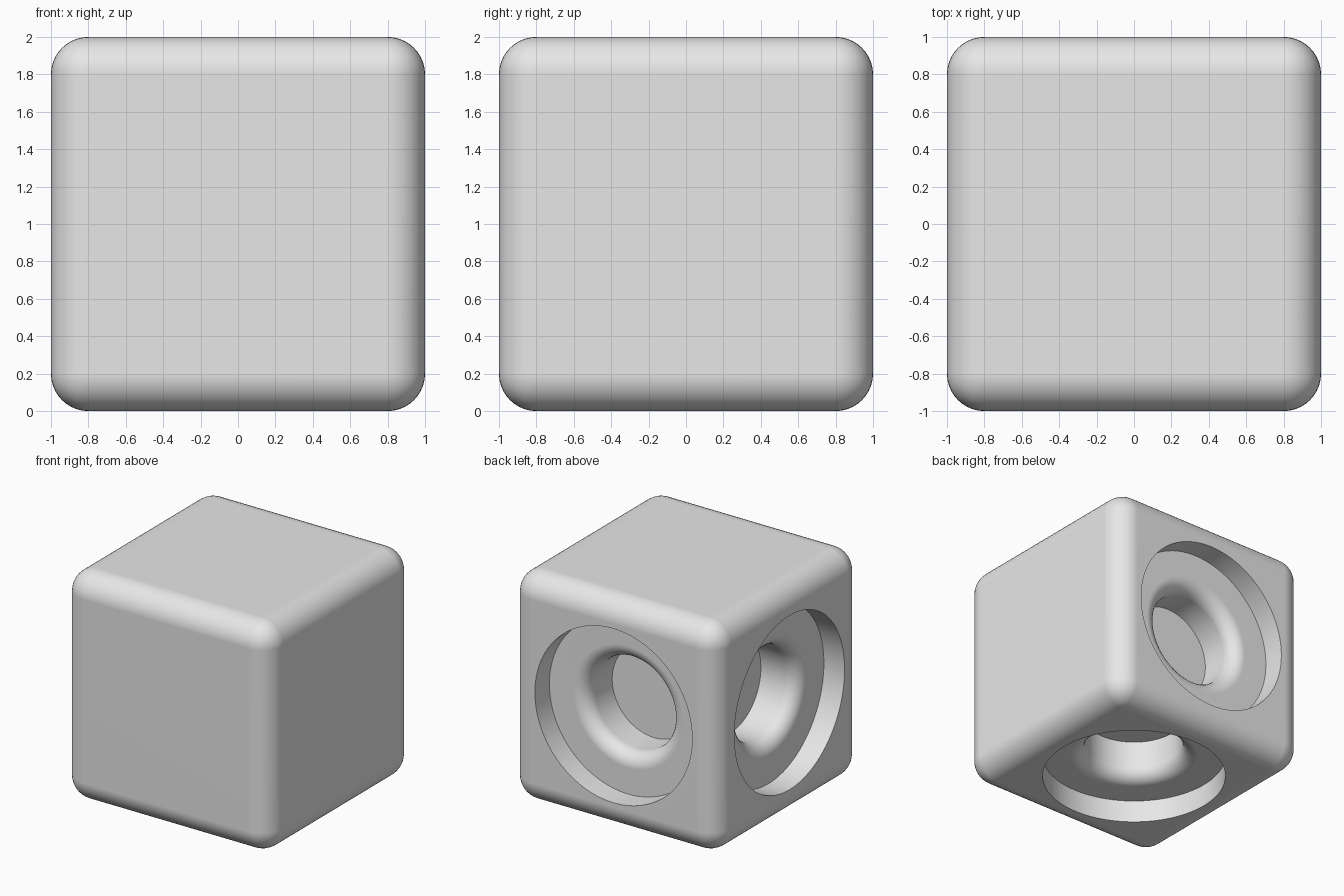
import bpy
import bmesh
import math
from mathutils import Matrix, Vector

old = bpy.data.objects.get("Cube")
if old:
    bpy.data.objects.remove(old, do_unlink=True)

CENTRE = Vector((0, 0, 1))
EDGE_RADIUS = 0.2
RECESS_RADIUS, RECESS_FLOOR = 0.76, 0.8
HOLE_RADIUS, HOLE_FLOOR, LIP = 0.405, 0.44, 0.125
SEGMENTS = 96
LIP_STEPS = 8


def make_object(name, bm):
    mesh = bpy.data.meshes.new(name)
    bm.to_mesh(mesh)
    bm.free()
    obj = bpy.data.objects.new(name, mesh)
    bpy.context.collection.objects.link(obj)
    return obj


def socket_profile():
    """Half section of a round recess with a deeper hole and a rounded lip."""
    points = [(0, 1.1), (RECESS_RADIUS, 1.1), (RECESS_RADIUS, RECESS_FLOOR)]
    for i in range(LIP_STEPS + 1):
        a = math.pi / 2 * (1 + i / LIP_STEPS)
        points.append((HOLE_RADIUS + LIP + LIP * math.cos(a),
                       RECESS_FLOOR - LIP + LIP * math.sin(a)))
    return points + [(HOLE_RADIUS, HOLE_FLOOR), (0, HOLE_FLOOR)]


def add_socket(bm, direction):
    part = bmesh.new()
    verts = [part.verts.new((r, 0, z)) for r, z in socket_profile()]
    edges = [part.edges.new(pair) for pair in zip(verts, verts[1:])]
    bmesh.ops.spin(part, geom=verts + edges, cent=(0, 0, 0), axis=(0, 0, 1),
                   angle=math.tau, steps=SEGMENTS, use_duplicate=False)
    bmesh.ops.remove_doubles(part, verts=part.verts, dist=0.0001)
    bmesh.ops.recalc_face_normals(part, faces=part.faces)
    turn = Vector(direction).to_track_quat('Z', 'Y').to_matrix().to_4x4()
    part.transform(Matrix.Translation(CENTRE) @ turn)
    mesh = bpy.data.meshes.new("socket")
    part.to_mesh(mesh)
    part.free()
    bm.from_mesh(mesh)
    bpy.data.meshes.remove(mesh)


# Block with rounded edges
bm = bmesh.new()
bmesh.ops.create_cube(bm, size=2, matrix=Matrix.Translation(CENTRE))
block = make_object("rounded_block", bm)
bevel = block.modifiers.new("rounding", 'BEVEL')
bevel.width = EDGE_RADIUS
bevel.segments = 10

# Sockets in the back, the -x side and the underside
bm = bmesh.new()
for direction in ((0, 1, 0), (-1, 0, 0), (0, 0, -1)):
    add_socket(bm, direction)
cutter = make_object("socket_cutter", bm)
cutter.hide_render = True
cut = block.modifiers.new("sockets", 'BOOLEAN')
cut.operation = 'DIFFERENCE'
cut.solver = 'EXACT'
cut.object = cutter

bpy.ops.object.select_all(action='DESELECT')
block.select_set(True)
bpy.context.view_layer.objects.active = block
for name in ("rounding", "sockets"):
    bpy.ops.object.modifier_apply(modifier=name)
bpy.data.objects.remove(cutter, do_unlink=True)

# Light grey finish
grey = bpy.data.materials.new("light_grey")
grey.use_nodes = True
colour = (0.8, 0.8, 0.8, 1)
grey.diffuse_color = colour
grey.node_tree.nodes["Principled BSDF"].inputs["Base Color"].default_value = colour
block.data.materials.clear()
block.data.materials.append(grey)

# Smooth shading with crisp socket edges and flat sides
bpy.ops.object.shade_smooth_by_angle(angle=math.radians(35))
weighted = block.modifiers.new("flat_sides", 'WEIGHTED_NORMAL')
weighted.keep_sharp = True
